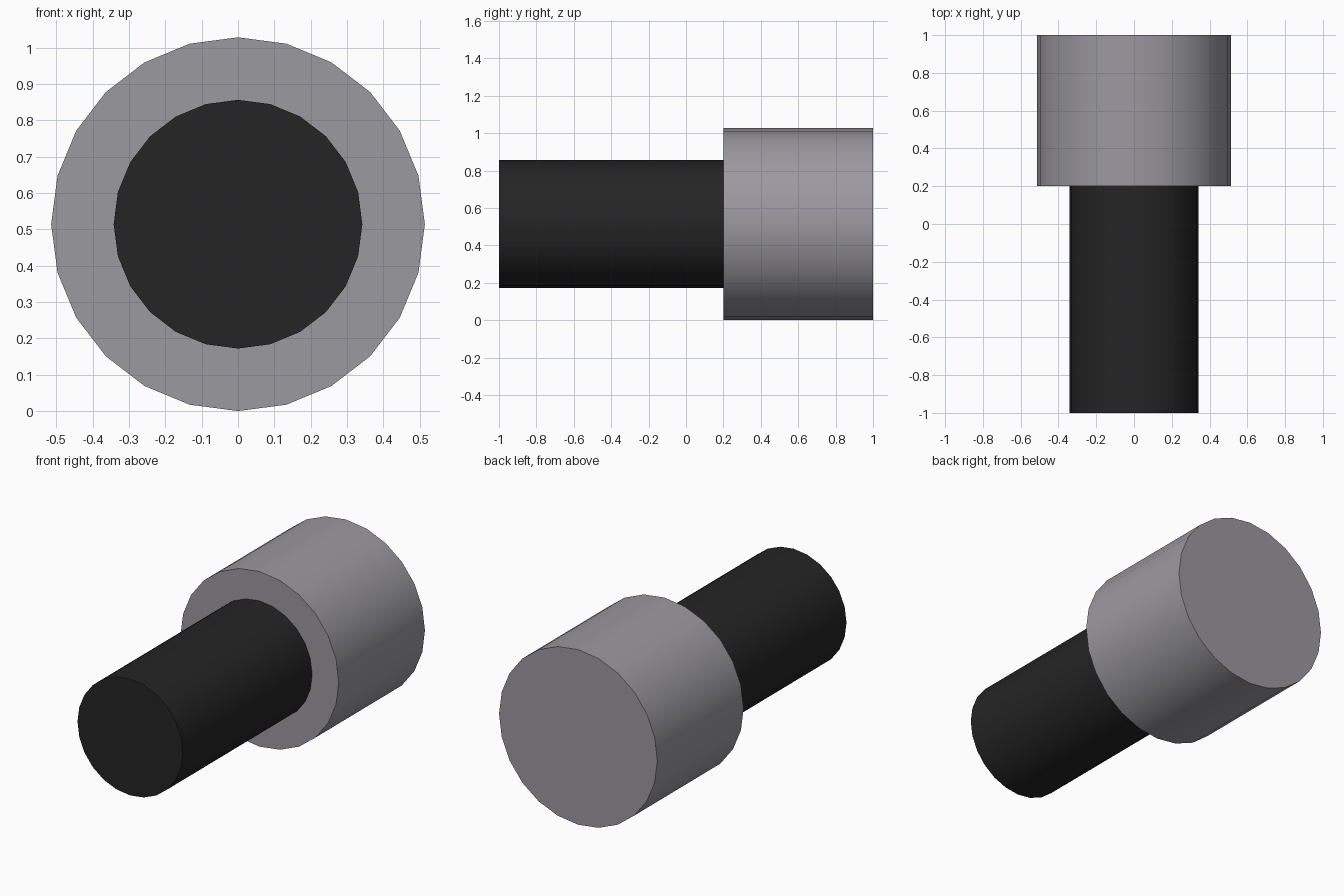
import bpy
import math

cube = bpy.data.objects.get("Cube")
if cube:
    bpy.data.objects.remove(cube, do_unlink=True)

SIDES = 24
HEAD_RADIUS = 0.514
STEM_RADIUS = 0.342


def make_material(name, colour):
    mat = bpy.data.materials.new(name)
    mat.use_nodes = True
    mat.diffuse_color = colour
    mat.node_tree.nodes["Principled BSDF"].inputs["Base Color"].default_value = colour
    return mat


def make_cylinder(name, radius, y_front, y_back, mat):
    """Capped cylinder lying along y, with a vertex at its top."""
    bpy.ops.mesh.primitive_cylinder_add(
        vertices=SIDES, radius=radius, depth=y_back - y_front,
        location=(0, (y_front + y_back) / 2, HEAD_RADIUS),
        rotation=(math.pi / 2, 0, 0))
    obj = bpy.context.object
    obj.name = name
    obj.data.materials.append(mat)
    bpy.ops.object.shade_smooth_by_angle(angle=math.radians(30))
    return obj


grey = make_material("warm grey", (0.33, 0.32, 0.35, 1))
black = make_material("soft black", (0.018, 0.018, 0.018, 1))

# Narrow front stem and wide rear head
make_cylinder("stem", STEM_RADIUS, -1.0, 0.2, black)
make_cylinder("head", HEAD_RADIUS, 0.2, 1.0, grey)
